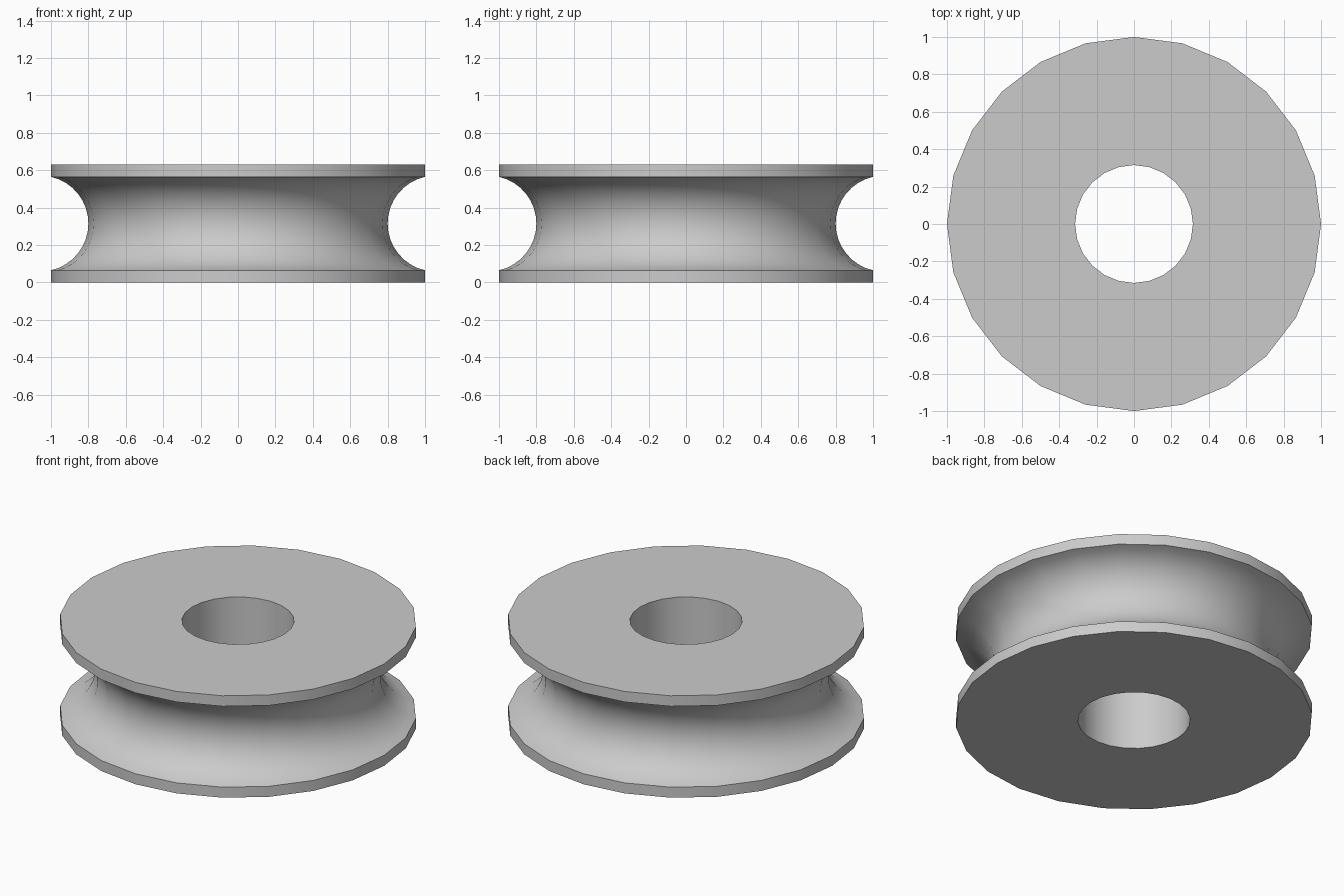
import bpy, bmesh, math

cube = bpy.data.objects.get("Cube")
if cube:
    bpy.data.objects.remove(cube, do_unlink=True)

SIDES = 24
HEIGHT, RIM = 0.63, 0.065
OUTER, BORE, THROAT = 1.0, 0.315, 0.8
ARC_STEPS = 16

grey = bpy.data.materials.new("plain_grey")
grey.use_nodes = True
colour = (0.6, 0.6, 0.6, 1)
grey.diffuse_color = colour
grey.node_tree.nodes["Principled BSDF"].inputs["Base Color"].default_value = colour

# Groove arc through both rim edges and the throat
half = HEIGHT / 2 - RIM
depth = OUTER - THROAT
radius = (half ** 2 + depth ** 2) / (2 * depth)
sweep = math.asin(half / radius)
groove = []
for i in range(ARC_STEPS + 1):
    a = sweep * (2 * i / ARC_STEPS - 1)
    groove.append((THROAT + radius * (1 - math.cos(a)), HEIGHT / 2 + radius * math.sin(a)))

# Closed section: bore, bottom rim, groove, top rim
section = [(BORE, 0), (OUTER, 0)] + groove + [(OUTER, HEIGHT), (BORE, HEIGHT)]

# Turn the section around the z axis
bm = bmesh.new()
rings = []
for s in range(SIDES):
    t = math.tau * s / SIDES
    rings.append([bm.verts.new((r * math.cos(t), r * math.sin(t), z)) for r, z in section])
for s in range(SIDES):
    here, there = rings[s], rings[(s + 1) % SIDES]
    for k in range(len(section)):
        n = (k + 1) % len(section)
        bm.faces.new((here[k], there[k], there[n], here[n]))
bmesh.ops.recalc_face_normals(bm, faces=bm.faces)

mesh = bpy.data.meshes.new("grooved_wheel")
bm.to_mesh(mesh)
bm.free()
mesh.materials.append(grey)
wheel = bpy.data.objects.new("grooved_wheel", mesh)
bpy.context.collection.objects.link(wheel)

# Smooth groove and bore, crisp rim edges
bpy.ops.object.select_all(action='DESELECT')
wheel.select_set(True)
bpy.context.view_layer.objects.active = wheel
bpy.ops.object.shade_smooth_by_angle(angle=math.radians(30))
